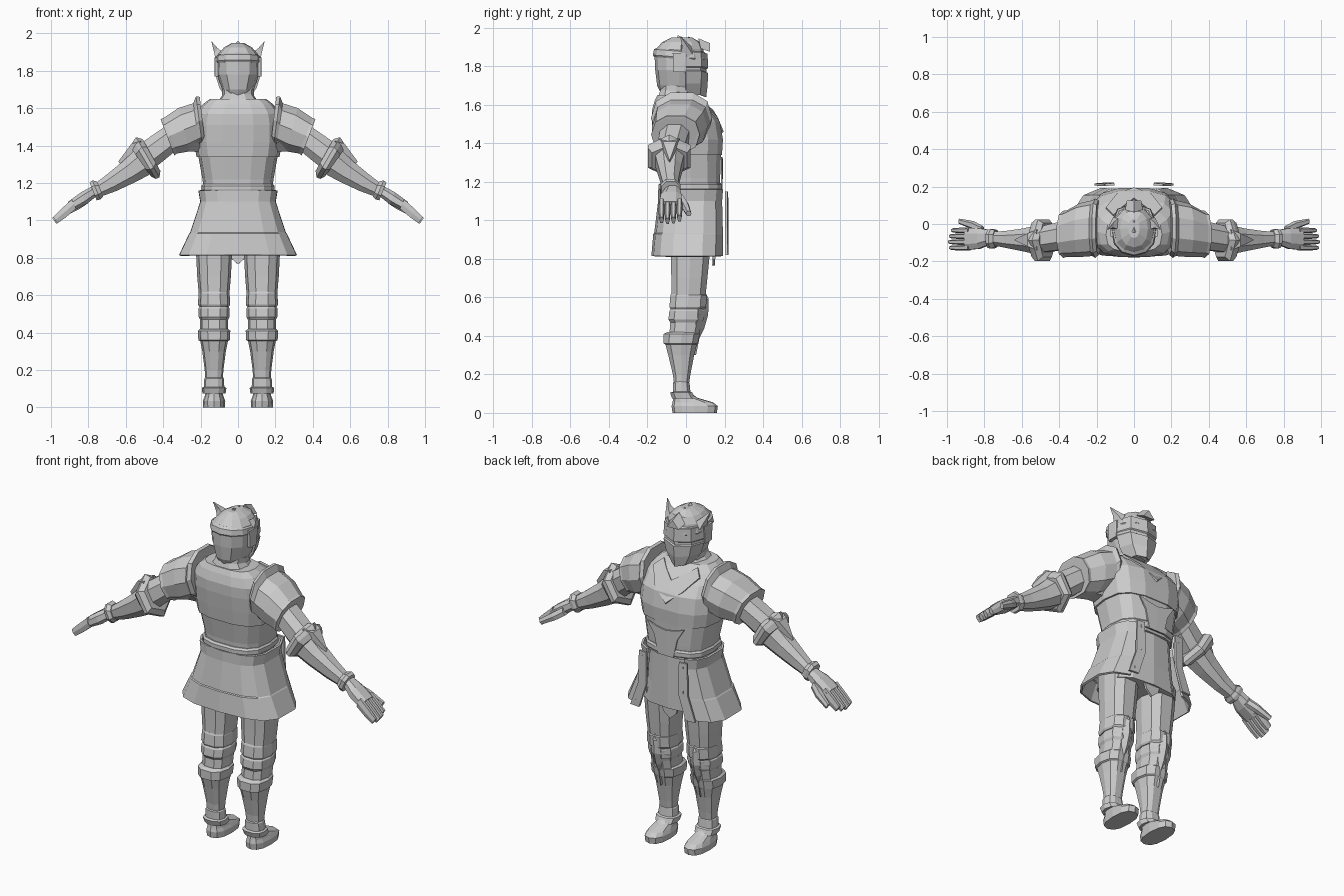
import bpy, bmesh, math
from mathutils import Vector

steel = bpy.data.materials.new("steel grey")
steel.diffuse_color = (0.6, 0.6, 0.6, 1)


def finish(name, bm, mirror=False, thick=0):
    bmesh.ops.recalc_face_normals(bm, faces=bm.faces)
    me = bpy.data.meshes.new(name)
    bm.to_mesh(me)
    bm.free()
    me.materials.append(steel)
    ob = bpy.data.objects.new(name, me)
    bpy.context.collection.objects.link(ob)
    if thick:
        s = ob.modifiers.new("thickness", 'SOLIDIFY')
        s.thickness = thick
    if mirror:
        m = ob.modifiers.new("mirror", 'MIRROR')
        m.use_mirror_merge = False
    return ob


def skin(name, rings, closed=True, **kw):
    """Bridge equal-length point rings; closed rings also get end caps."""
    bm = bmesh.new()
    vs = [[bm.verts.new(p) for p in r] for r in rings]
    n = len(vs[0])
    for a, b in zip(vs, vs[1:]):
        for i in range(n if closed else n - 1):
            j = (i + 1) % n
            bm.faces.new((a[i], a[j], b[j], b[i]))
    if closed:
        bm.faces.new(vs[0])
        bm.faces.new(vs[-1])
    return finish(name, bm, **kw)


def sup(v, p):
    return math.copysign(abs(v) ** p, v)


def upright(name, secs, n=12, p=0.8, xc=0, turn=0, tilt=0, **kw):
    """Stack of sections (z, x radius, back y, front y)."""
    rings = []
    for z, rx, y0, y1 in secs:
        r = []
        for i in range(n):
            a = 2 * math.pi * (i + turn) / n
            y = (y0 + y1) / 2 + (y1 - y0) / 2 * sup(math.sin(a), p)
            r.append((xc + rx * sup(math.cos(a), p), y, z + tilt * y))
        rings.append(r)
    return skin(name, rings, **kw)


def limb(name, secs, n=8, p=0.85, turn=0.5):
    """Mirrored tube of sections (top x, top z, bottom x, bottom z, back y, front y)."""
    rings = []
    for tx, tz, bx, bz, y0, y1 in secs:
        r = []
        k = math.cos(math.pi * turn / n) ** -p
        for i in range(n):
            a = 2 * math.pi * (i + turn) / n
            c, s = sup(math.cos(a), p) * k, sup(math.sin(a), p) * k
            r.append(((tx + bx) / 2 + c * (tx - bx) / 2, (y0 + y1) / 2 + s * (y1 - y0) / 2,
                      (tz + bz) / 2 + c * (tz - bz) / 2))
        rings.append(r)
    return skin(name, rings, mirror=True)


def plate(name, pts, thick, mirror=False):
    """Flat polygon with thickness."""
    bm = bmesh.new()
    bm.faces.new([bm.verts.new(p) for p in pts])
    return finish(name, bm, mirror, thick)


# Torso: breastplate overlapping the abdomen, belt below
upright("abdomen", [(1.14, .18, -.125, .175), (1.22, .19, -.13, .18), (1.36, .215, -.155, .185),
                    (1.42, .215, -.155, .175)], n=14, p=.7)
upright("breastplate", [(1.34, .222, -.16, .19), (1.42, .235, -.17, .195), (1.51, .235, -.18, .18),
                        (1.57, .225, -.18, .135), (1.62, .19, -.165, .08), (1.65, .15, -.15, .04)],
        n=14, p=.7)
upright("belt", [(1.155, .19, -.14, .185), (1.165, .195, -.145, .19), (1.185, .195, -.145, .19),
                 (1.195, .187, -.135, .183)], n=14, p=.7)
upright("gorget", [(1.60, .13, -.155, .07), (1.66, .085, -.135, .035), (1.69, .085, -.13, .03),
                   (1.69, .07, -.12, .02)], n=10, tilt=-.15)
upright("neck", [(1.6, .07, -.12, .02), (1.75, .07, -.12, .03)], n=10)
plate("chest_collar_plate", [(0, .196, 1.46), (.09, .165, 1.535), (.15, .09, 1.61), (.11, .05, 1.645),
                             (.06, .095, 1.61), (0, .14, 1.575)], .012, True)
plate("abdomen_panel", [(0, .19, 1.15), (.05, .19, 1.15), (.075, .19, 1.26), (.12, .19, 1.33),
                        (.06, .192, 1.31), (0, .192, 1.30)], .008, True)

# Skirt of flared plates, open at the front, with an inner fauld
rows = []
for z, rx, y0, y1 in [(1.16, .215, -.145, .205), (1.10, .205, -.145, .20), (.935, .26, -.165, .205),
                      (.93, .265, -.17, .205), (.815, .32, -.18, .205)]:
    row = []
    for i in range(13):
        a = math.radians(62 - i * 304 / 12)
        row.append((rx * sup(math.cos(a), .75), (y0 + y1) / 2 + (y1 - y0) / 2 * sup(math.sin(a), .6), z))
    rows.append(row)
skin("skirt", rows, closed=False, thick=.012)
plate("skirt_front_strip", [(.105, .207, 1.15), (.155, .203, 1.15), (.16, .203, .96), (.21, .205, .82),
                            (.15, .21, .82), (.105, .21, .96)], .012, True)
upright("fauld", [(.83, .22, -.13, .165), (.95, .19, -.12, .165), (1.15, .17, -.12, .165)], p=.7)
plate("fauld_tip", [(-.06, .155, .86), (.06, .155, .86), (.04, .152, .80), (0, .15, .765),
                    (-.04, .152, .80)], .014)
for k, (x, z) in enumerate([(.13, 1.12), (.132, .98), (.175, .85)]):
    upright("skirt_rivet_%d" % (k + 1), [(z - .008, .006, .205, .22), (z + .008, .006, .205, .22)],
            n=6, xc=x, mirror=True)

# Helmet with pointed visor, brow band, ear plates, horns and jagged crest
upright("helmet", [(1.66, .06, -.13, .06), (1.70, .085, -.15, .085), (1.78, .113, -.16, .095),
                   (1.85, .115, -.163, .095), (1.89, .105, -.155, .09), (1.925, .075, -.125, .075),
                   (1.95, .03, -.075, .03)], n=12, p=.9)
upright("brow_band", [(1.835, .115, -.165, .10), (1.845, .122, -.172, .108), (1.875, .116, -.166, .103),
                      (1.885, .10, -.15, .09)], n=12, p=.9, tilt=-.08)
skin("visor", [[(-w, .0, z), (-w * .75, y * .7, z), (0, y, z - .01), (w * .75, y * .7, z), (w, .0, z)]
               for z, w, y in [(1.875, .116, .112), (1.80, .12, .115), (1.795, .117, .106),
                               (1.78, .117, .106), (1.775, .12, .115), (1.71, .1, .112),
                               (1.65, .06, .105)]], closed=False, thick=.012)
upright("ear_plate", [(1.77, .012, -.065, .0), (1.87, .012, -.07, .005)], n=8, p=.3, turn=.5,
        xc=.115, mirror=True)
skin("horn", [[(.08, -.03, 1.90), (.118, -.03, 1.85), (.112, .035, 1.86), (.085, .03, 1.90)],
              [(.108, -.02, 1.92), (.128, -.02, 1.90), (.125, .01, 1.90), (.108, .01, 1.92)],
              [(.14, -.03, 1.956), (.142, -.03, 1.955), (.142, -.028, 1.955), (.14, -.028, 1.956)]],
     mirror=True)
for k, (y, z) in enumerate([(-.04, 1.962), (.015, 1.955), (.07, 1.945)]):
    w = .06 - .012 * abs(k - 1)
    skin("crest_plate_%d" % (k + 1),
         [[(-w, y, z - .05), (0, y - .005, z), (w, y, z - .05)],
          [(-w * .8, y + .055, z - .07), (0, y + .055, z - .025), (w * .8, y + .055, z - .07)]])

# Arms: pauldron, sleeve, elbow guard, vambrace and wrist cuff
limb("pauldron", [(.205, 1.665, .175, 1.41, -.165, .125), (.225, 1.668, .19, 1.395, -.18, .135),
                  (.24, 1.63, .205, 1.395, -.17, .125), (.32, 1.605, .26, 1.365, -.175, .11),
                  (.40, 1.55, .325, 1.355, -.175, .07), (.415, 1.545, .34, 1.345, -.18, .07),
                  (.41, 1.53, .345, 1.365, -.165, .055)], n=10)
limb("upper_arm", [(.22, 1.58, .20, 1.36, -.13, .07), (.40, 1.50, .33, 1.37, -.14, .02),
                   (.53, 1.41, .44, 1.28, -.155, -.01)])
limb("elbow_guard", [(.51, 1.435, .415, 1.265, -.19, .02), (.545, 1.445, .42, 1.23, -.215, .04),
                     (.56, 1.425, .44, 1.222, -.215, .04), (.575, 1.39, .465, 1.235, -.19, .02)],
     n=6, p=1, turn=0)
skin("elbow_point", [[(.52, -.14, 1.425), (.52, -.03, 1.425), (.50, -.03, 1.37), (.50, -.14, 1.37)],
                     [(.57, -.12, 1.41), (.57, -.05, 1.41), (.56, -.05, 1.36), (.56, -.12, 1.36)],
                     [(.64, -.087, 1.315), (.64, -.083, 1.315), (.63, -.083, 1.30), (.63, -.087, 1.30)]],
     mirror=True)
limb("vambrace", [(.55, 1.385, .465, 1.245, -.165, -.005), (.61, 1.325, .54, 1.205, -.15, -.02),
                  (.70, 1.25, .65, 1.155, -.13, -.035), (.77, 1.195, .735, 1.125, -.115, -.04)])
limb("wrist_cuff", [(.755, 1.21, .72, 1.125, -.125, -.03), (.78, 1.217, .735, 1.11, -.135, -.025),
                    (.795, 1.205, .755, 1.105, -.13, -.028)])

# Hands: palm, four fingers and thumb
limb("palm", [(.78, 1.185, .76, 1.125, -.11, -.03), (.84, 1.152, .81, 1.085, -.135, -.02),
              (.91, 1.10, .88, 1.05, -.142, -.018)])
for k, ln in enumerate([.95, 1.0, .96, .85]):
    y = -.142 + k * .031
    e = .89 + .105 * ln
    limb("finger_%d" % (k + 1), [(.89, 1.115, .865, 1.06, y, y + .03),
                                 (.89 + .06 * ln, 1.115 - .055 * ln, .865 + .06 * ln, 1.06 - .05 * ln, y, y + .029),
                                 (e, 1.115 - .10 * ln, e - .025, 1.06 - .08 * ln, y + .004, y + .026)], n=6)
limb("thumb", [(.82, 1.135, .80, 1.09, -.05, -.01), (.87, 1.10, .845, 1.06, -.03, .015),
               (.94, 1.05, .925, 1.02, .0, .028)], n=6)

# Legs: thigh plate, knee bands, greave and ankle flare
X = .128
upright("thigh", [(.56, .078, -.08, .10), (.70, .09, -.08, .115), (.90, .10, -.085, .135)],
        n=10, xc=X, mirror=True)
upright("thigh_band", [(.54, .08, -.085, .10), (.55, .086, -.09, .108), (.61, .083, -.085, .112),
                       (.62, .078, -.08, .10)], n=10, xc=X, mirror=True)
upright("knee", [(.40, .075, -.09, .07), (.47, .075, -.085, .085), (.485, .083, -.095, .095),
                 (.53, .083, -.09, .1), (.545, .072, -.08, .095), (.57, .072, -.08, .095)],
        n=10, xc=X, mirror=True)
skin("knee_cap", [[(X - w, y - .05, z), (X, y, z), (X + w, y - .05, z)]
                  for z, w, y in [(.63, .03, .10), (.59, .07, .118), (.51, .075, .115),
                                  (.44, .06, .095), (.39, .045, .07), (.30, .008, .052)]],
     closed=False, thick=.014, mirror=True)
upright("greave", [(.12, .045, -.06, .012), (.20, .05, -.07, .025), (.30, .063, -.095, .045),
                   (.355, .074, -.11, .06), (.36, .084, -.12, .065), (.41, .087, -.12, .075),
                   (.42, .075, -.10, .065)], n=10, xc=X, mirror=True)
upright("ankle_flare", [(.075, .062, -.075, .05), (.105, .066, -.085, .035), (.11, .055, -.07, .025),
                        (.155, .052, -.07, .02), (.165, .045, -.06, .012)], n=10, xc=X, mirror=True)

# Feet with pointed overlapping toe plates
upright("foot", [(.0, .058, -.07, .16), (.035, .06, -.075, .165), (.055, .052, -.07, .14),
                 (.078, .045, -.065, .06), (.10, .04, -.06, .03)], n=12, xc=X, mirror=True)
for k in range(3):
    y, z = .045 + .03 * k, .086 - .012 * k
    skin("instep_plate_%d" % (k + 1),
         [[(X - .05, y - .03, z - .03), (X, y - .03, z), (X + .05, y - .03, z - .03)],
          [(X - .052, y, z - .045), (X, y + .012, z - .006), (X + .052, y, z - .045)]],
         closed=False, thick=.008, mirror=True)
